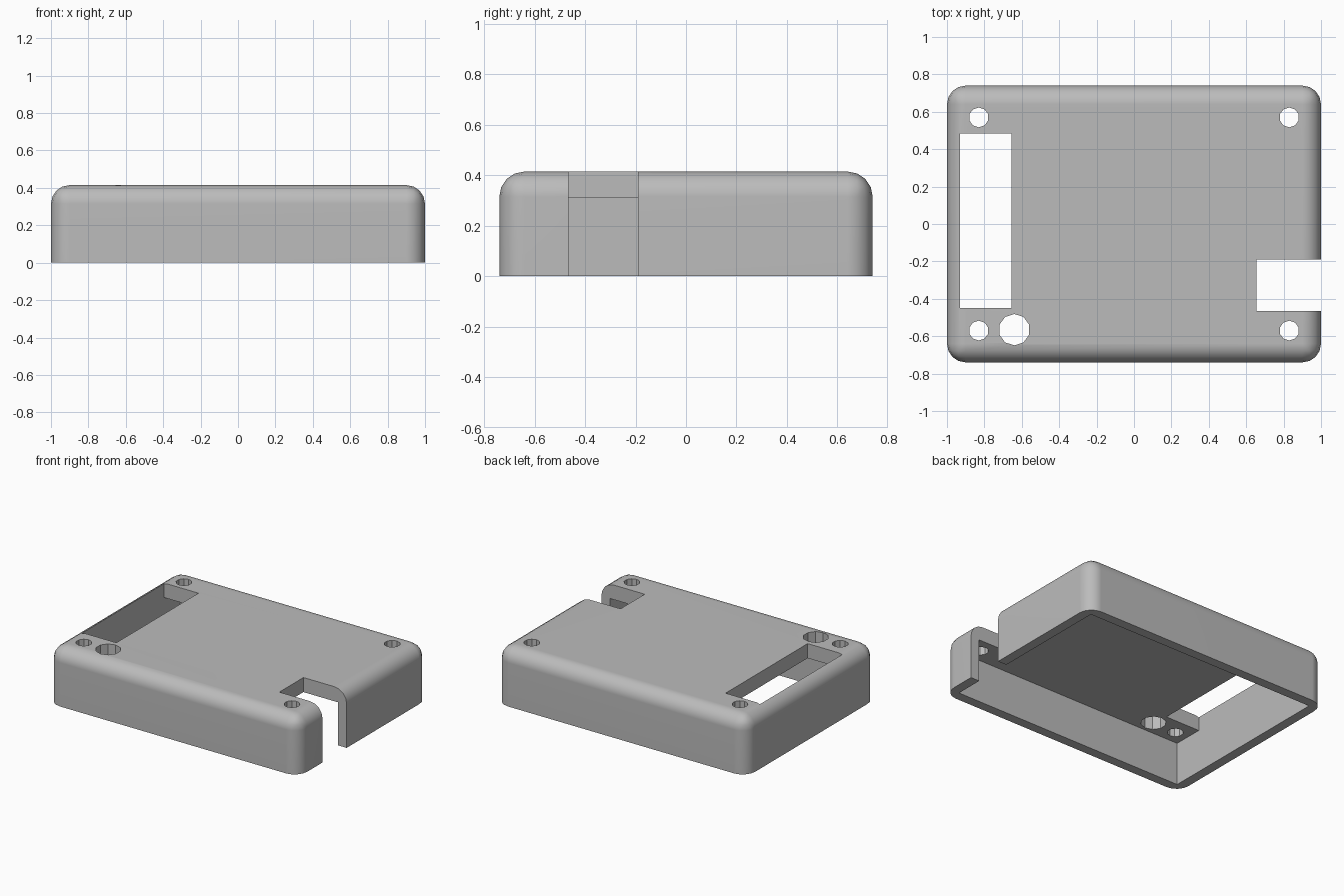
import bpy, bmesh
from mathutils import Matrix

default = bpy.data.objects.get("Cube")
if default:
    bpy.data.objects.remove(default, do_unlink=True)

X, Y, H = 1.0, 0.74, 0.415      # half width, half depth, height
WALL, CEILING = 0.07, 0.31      # side wall thickness, underside of the roof
ROUND = 0.1

grey = bpy.data.materials.new("matte grey")
grey.use_nodes = True
colour = (0.5, 0.5, 0.5, 1)
grey.diffuse_color = colour
grey.node_tree.nodes["Principled BSDF"].inputs["Base Color"].default_value = colour


def make_object(name, bm):
    mesh = bpy.data.meshes.new(name)
    bm.to_mesh(mesh)
    bm.free()
    mesh.materials.append(grey)
    obj = bpy.data.objects.new(name, mesh)
    bpy.context.collection.objects.link(obj)
    return obj


def box_bmesh(low, high):
    bm = bmesh.new()
    bmesh.ops.create_cube(bm, size=1)
    for v in bm.verts:
        v.co = [h if c > 0 else l for c, l, h in zip(v.co, low, high)]
    return bm


def box(name, low, high):
    return make_object(name, box_bmesh(low, high))


def drill(name, x, y, radius):
    bm = bmesh.new()
    bmesh.ops.create_cone(bm, cap_ends=True, segments=10, radius1=radius,
                          radius2=radius, depth=0.5,
                          matrix=Matrix.Translation((x, y, 0.4)))
    return make_object(name, bm)


# Shell with rounded upright and top edges, flat open base
bm = box_bmesh((-X, -Y, 0), (X, Y, H))
edges = [e for e in bm.edges if any(v.co.z > 0 for v in e.verts)]
bmesh.ops.bevel(bm, geom=edges, offset=ROUND, segments=4, profile=0.5,
                affect='EDGES', clamp_overlap=True)
shell = make_object("case_shell", bm)

# Cavity, display window, connector notch, button hole and screw holes
cutters = [
    box("cavity_cutter", (WALL - X, WALL - Y, -0.1), (X - WALL, Y - WALL, CEILING)),
    box("window_cutter", (WALL - X, -0.45, 0.2), (-0.655, 0.485, 0.6)),
    box("notch_cutter", (0.655, -0.465, -0.2), (1.2, -0.19, 0.6)),
    drill("button_hole_cutter", -0.64, -0.565, 0.084),
]
for x in (-0.83, 0.83):
    for y in (-0.57, 0.57):
        cutters.append(drill("screw_hole_cutter", x, y, 0.053))

bpy.ops.object.select_all(action='DESELECT')
shell.select_set(True)
bpy.context.view_layer.objects.active = shell
for cutter in cutters:
    cutter.hide_render = True
    mod = shell.modifiers.new(cutter.name, 'BOOLEAN')
    mod.operation = 'DIFFERENCE'
    mod.solver = 'EXACT'
    mod.object = cutter
    bpy.ops.object.modifier_apply(modifier=mod.name)
    bpy.data.objects.remove(cutter, do_unlink=True)

# Smooth the rounded edges, keep the flat faces flat
bpy.ops.object.shade_smooth_by_angle(angle=0.6)
normals = shell.modifiers.new("flat_face_normals", 'WEIGHTED_NORMAL')
normals.keep_sharp = True
